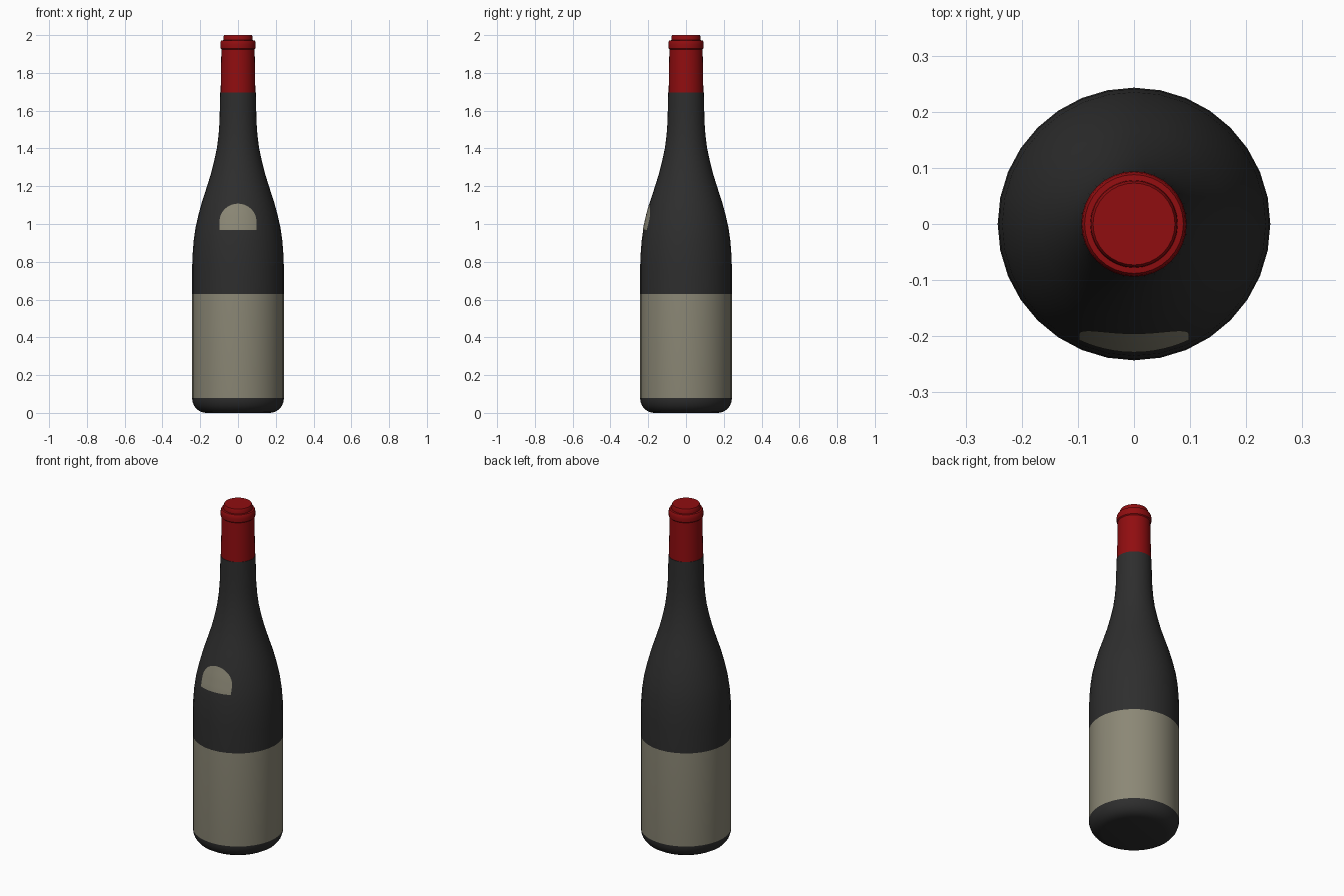
import bpy, math

if "Cube" in bpy.data.objects:
    bpy.data.objects.remove(bpy.data.objects["Cube"])

SIDES = 32


def material(name, rgb):
    m = bpy.data.materials.new(name)
    m.diffuse_color = (*rgb, 1)
    m.use_nodes = True
    m.node_tree.nodes["Principled BSDF"].inputs["Base Color"].default_value = m.diffuse_color
    return m


dark_glass = material("dark glass", (0.027, 0.027, 0.027))
label_paper = material("label paper", (0.26, 0.245, 0.18))
red_foil = material("red foil", (0.28, 0.004, 0.005))


def make_object(name, verts, faces, mats, angle=35):
    me = bpy.data.meshes.new(name)
    me.from_pydata(verts, [], faces)
    for m in mats:
        me.materials.append(m)
    ob = bpy.data.objects.new(name, me)
    bpy.context.collection.objects.link(ob)
    bpy.ops.object.select_all(action='DESELECT')
    ob.select_set(True)
    bpy.context.view_layer.objects.active = ob
    bpy.ops.object.shade_smooth_by_angle(angle=math.radians(angle))
    return ob


def lathe(name, profile, mats):
    """Revolve (radius, z) pairs, bottom to top, with flat end caps."""
    verts, faces = [], []
    for r, z in profile:
        for i in range(SIDES):
            a = 2 * math.pi * i / SIDES
            verts.append((r * math.cos(a), r * math.sin(a), z))
    for k in range(len(profile) - 1):
        for i in range(SIDES):
            j = (i + 1) % SIDES
            a, b = k * SIDES, (k + 1) * SIDES
            faces.append((a + i, a + j, b + j, b + i))
    faces.append(tuple(reversed(range(SIDES))))
    top = (len(profile) - 1) * SIDES
    faces.append(tuple(range(top, top + SIDES)))
    return make_object(name, verts, faces, mats)


# Glass bottle, with the wrap-around label coloured by height
bottle_profile = [
    (0.170, 0.0), (0.195, 0.005), (0.217, 0.018), (0.233, 0.038), (0.241, 0.06),
    (0.243, 0.078), (0.243, 0.63), (0.243, 0.76), (0.241, 0.83), (0.235, 0.91),
    (0.225, 0.98), (0.209, 1.05), (0.190, 1.12), (0.167, 1.19), (0.145, 1.26),
    (0.127, 1.33), (0.112, 1.40), (0.103, 1.47), (0.098, 1.54), (0.096, 1.62),
    (0.094, 1.695)]
bottle = lathe("bottle", bottle_profile, [dark_glass, label_paper])
for p in bottle.data.polygons:
    if abs(p.normal.z) < 0.1 and 0.078 < p.center.z < 0.63:
        p.material_index = 1

# Foil capsule with a rolled lip and a stepped top
lathe("foil_capsule", [
    (0.092, 1.694), (0.088, 1.925), (0.093, 1.93), (0.094, 1.95), (0.092, 1.965),
    (0.088, 1.972), (0.078, 1.973), (0.077, 1.992), (0.073, 2.0)], [red_foil])


def bottle_radius(z):
    for (r0, z0), (r1, z1) in zip(bottle_profile, bottle_profile[1:]):
        if z0 <= z <= z1:
            return r0 + (r1 - r0) * (z - z0) / (z1 - z0)


# Arched shoulder label, a thin patch following the curved glass
COLS, ROWS, HALF, Z0, RISE = 16, 8, 0.098, 0.968, 0.14
verts, faces = [], []
for c in range(COLS + 1):
    u = -math.cos(math.pi * c / COLS)
    height = 0.045 + (RISE - 0.045) * math.sqrt(max(0, 1 - u * u))
    for k in range(ROWS + 1):
        z = Z0 + height * k / ROWS
        r = bottle_radius(z) + 0.002
        x = HALF * u
        verts.append((x, -math.sqrt(r * r - x * x), z))
n = ROWS + 1
for c in range(COLS):
    for k in range(ROWS):
        a = c * n + k
        faces.append((a, a + n, a + n + 1, a + 1))
make_object("shoulder_label", verts, faces, [label_paper])
